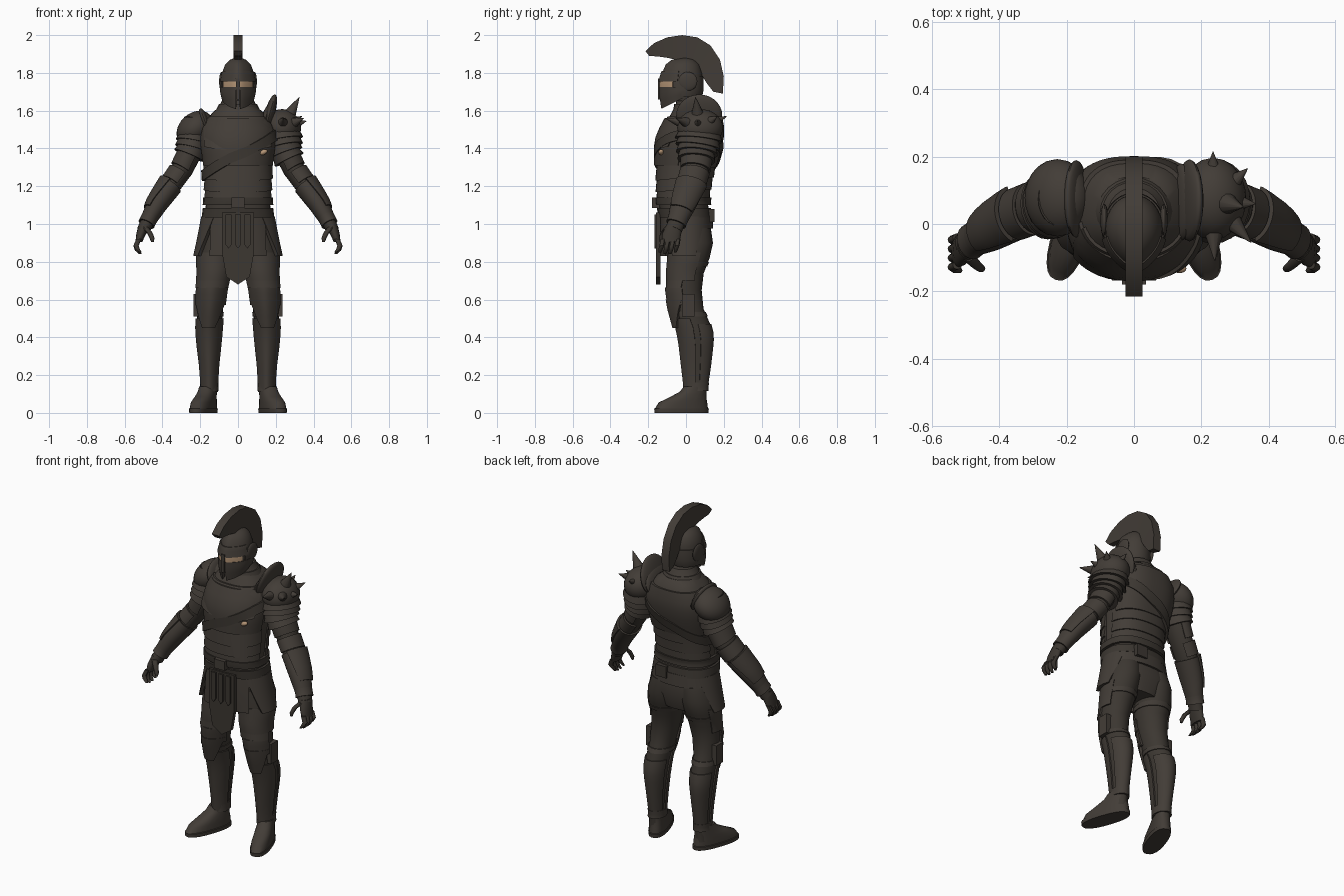
import bpy, bmesh, math
from mathutils import Vector, Matrix

if "Cube" in bpy.data.objects:
    bpy.data.objects.remove(bpy.data.objects["Cube"])

X, Y, Z = Vector((1, 0, 0)), Vector((0, 1, 0)), Vector((0, 0, 1))


def material(name, rgb):
    m = bpy.data.materials.new(name)
    m.diffuse_color = (*rgb, 1)
    m.use_nodes = True
    m.node_tree.nodes["Principled BSDF"].inputs["Base Color"].default_value = m.diffuse_color
    return m


STEEL = material("dark bronze steel", (0.055, 0.046, 0.038))
LEATHER = material("dark leather", (0.045, 0.038, 0.031))
SKIN = material("tan skin", (0.46, 0.30, 0.18))


def finish(bm, name, mat):
    bmesh.ops.recalc_face_normals(bm, faces=bm.faces[:])
    me = bpy.data.meshes.new(name)
    bm.to_mesh(me)
    bm.free()
    me.materials.append(mat)
    me.polygons.foreach_set("use_smooth", [True] * len(me.polygons))
    me.set_sharp_from_angle(angle=math.radians(38))
    ob = bpy.data.objects.new(name, me)
    bpy.context.collection.objects.link(ob)
    return ob


def loft(name, loops, mat, s=1, cyclic=False):
    bm = bmesh.new()
    rows = [[bm.verts.new((p[0] * s, p[1], p[2])) for p in lp] for lp in loops]
    n = len(rows[0])
    pairs = list(zip(rows, rows[1:])) + ([(rows[-1], rows[0])] if cyclic else [])
    for a, b in pairs:
        for i in range(n):
            j = (i + 1) % n
            bm.faces.new((a[i], a[j], b[j], b[i]))
    if not cyclic:
        bm.faces.new(rows[0])
        bm.faces.new(rows[-1])
    return finish(bm, name, mat)


def ring(cx, cy, z, rx, ry, a0=0, a1=360, thick=0.02, n=24, e=2, keel=0, slope=0, t=Z):
    """Closed loop: a full oval, or a C-shaped strip when the angles are partial."""
    full = a1 - a0 >= 360
    u = Y.cross(t).normalized()
    v = t.cross(u)

    def arc(rx, ry):
        out = []
        for i in range(n + (0 if full else 1)):
            a = math.radians(a0 + (a1 - a0) * i / n)
            c, q = math.cos(a), math.sin(a)
            x = rx * math.copysign(abs(c) ** (2 / e), c)
            y = ry * math.copysign(abs(q) ** (2 / e), q) - keel * max(0, -q) ** 8
            out.append(Vector((cx, cy, z)) + u * x + v * y + Z * slope * y)
        return out
    return arc(rx, ry) if full else arc(rx, ry) + arc(rx - thick, ry - thick)[::-1]


def at(prof, z):
    """Interpolate a profile (listed top to bottom) at height z."""
    for a, b in zip(prof, prof[1:]):
        if z >= b[2] or b is prof[-1]:
            f = (a[2] - z) / (a[2] - b[2])
            return [p + (q - p) * f for p, q in zip(a, b)]


def up(prof, z):
    d = Vector(at(prof, z + 0.03)[:3]) - Vector(at(prof, z - 0.03)[:3])
    return d.normalized()


def tube(name, prof, mat=STEEL, s=1, tilt=False, **kw):
    loft(name, [ring(*r, t=up(prof, r[2]) if tilt else Z, **kw) for r in prof], mat, s)


def armour(name, prof, z0, z1, a0=0, a1=360, off=0.01, flare=0.0, taper=0, s=1,
           tilt=False, slope=0, mat=STEEL, k=5, **kw):
    """Plate that follows a body profile from z0 down to z1."""
    loops = []
    for i in range(k + 1):
        f = i / k
        z = z0 + (z1 - z0) * f
        cx, cy, z, rx, ry = at(prof, z)
        o = off + flare * f
        loops.append(ring(cx, cy, z, rx + o, ry + o, a0 + taper * f, a1 - taper * f,
                          t=up(prof, z) if tilt else Z, slope=slope * f, **kw))
    loft(name, loops, mat, s)


def ball(name, loc, scale, ry=0, mat=STEEL, s=1):
    bm = bmesh.new()
    m = Matrix.Translation(loc) @ Matrix.Rotation(math.radians(ry), 4, 'Y') @ Matrix.Diagonal((*scale, 1))
    bmesh.ops.create_uvsphere(bm, u_segments=24, v_segments=14, radius=1, matrix=m)
    bm.transform(Matrix.Diagonal((s, 1, 1, 1)))
    finish(bm, name, mat)


def prism(name, outline, y0, y1, mat=STEEL, s=1):
    loft(name, [[(x, y, z) for x, z in outline] for y in (y0, y1)], mat, s)


def box(name, x0, x1, y0, y1, z0, z1, mat=STEEL, s=1):
    prism(name, [(x0, z0), (x1, z0), (x1, z1), (x0, z1)], y0, y1, mat, s)


# Torso, breastplate, belly bands and back plates
TORSO = [(0, .04, 1.62, .10, .10), (0, .05, 1.59, .135, .125), (0, .04, 1.53, .18, .152),
         (0, .02, 1.44, .195, .17), (0, 0, 1.30, .176, .15), (0, -.01, 1.20, .17, .138),
         (0, -.015, 1.12, .168, .13), (0, 0, 1.0, .183, .128), (0, .02, .92, .19, .12),
         (0, .02, .82, .12, .09)]
tube("torso", TORSO, n=32, e=2.5)
armour("breastplate", TORSO, 1.56, 1.31, -168, -12, .010, keel=.01, e=2.4)
armour("upper_breastplate", TORSO, 1.57, 1.44, -160, -20, .010, .008, 15, e=2.4, slope=.25)
armour("back_plate", TORSO, 1.57, 1.30, 15, 165, .010, e=2.6)
for i in range(3):
    z = 1.32 - i * .062
    armour("belly_band", TORSO, z, z - .075, -172, -8, .004, .010, e=2.4, slope=.1, k=2)
    armour("back_band", TORSO, z, z - .075, 8, 172, .002, .008, e=2.4, k=2)
tube("collar", [(0, .03, 1.67, .078, .078), (0, .04, 1.61, .105, .098), (0, .045, 1.55, .17, .14)])
armour("collar_rim", [(0, .03, 1.66, .08, .08), (0, .04, 1.60, .11, .10)], 1.635, 1.60, off=.008)

# Diagonal chest strap around the torso
loops = []
for dz, o in ((-.028, .020), (.028, .020), (.028, 0), (-.028, 0)):
    lp = []
    for i in range(40):
        a = math.tau * i / 40
        zc = 1.365 + .11 * math.cos(a) + dz
        _, cy, _, rx, ry = at(TORSO, zc)
        c, q = math.cos(a), math.sin(a)
        lp.append(((rx + o) * math.copysign(abs(c) ** .83, c),
                   cy + (ry + o) * math.copysign(abs(q) ** .83, q), zc))
    loops.append(lp)
loft("chest_strap", loops, LEATHER, cyclic=True)
ball("chest_badge", (.135, -.132, 1.38), (.022, .014, .013), -25, SKIN)

# Belts, buckle and pouches
armour("upper_belt", TORSO, 1.14, 1.10, off=.017, e=2.4, mat=LEATHER)
armour("lower_belt", TORSO, 1.085, 1.035, off=.014, e=2.4, mat=LEATHER)
box("buckle", -.035, .035, -.18, -.14, 1.085, 1.14)
box("back_pouch", .03, .10, .11, .15, 1.01, 1.08, LEATHER)

# Skirt: front tabard, hanging straps, flank plates, hip plates, back skirt
prism("tabard", [(-.085, 1.06), (-.085, .85), (-.062, .72), (0, .68), (.062, .72), (.085, .85),
                 (.085, 1.06)], -.158, -.135, LEATHER)
for x in (-.05, 0, .05):
    prism("hanging_strap", [(x - .015, 1.05), (x - .015, .89), (x, .87), (x + .015, .89),
                            (x + .015, 1.05)], -.168, -.15, LEATHER)
HIP = [(0, 0, 1.05, .185, .135), (0, 0, .93, .205, .14), (0, 0, .80, .23, .14)]
armour("back_skirt", HIP, 1.045, .975, 10, 170, .004, .002, e=2.2)
for s in (-1, 1):
    armour("flank_plate", HIP, 1.045, .83, -88, -42, .004, -.004, 8, s=s, e=2.2)
    armour("hip_plate", HIP, 1.04, .83, -50, 42, .008, .005, 24, s=s, e=2.1)

# Helmet
HEAD = [(0, -.006, 1.878, .02, .025), (0, -.008, 1.868, .045, .055), (0, -.011, 1.845, .068, .082),
        (0, -.013, 1.80, .084, .099), (0, -.016, 1.75, .088, .104), (0, -.018, 1.70, .087, .102),
        (0, -.02, 1.65, .074, .086)]
tube("helmet", HEAD, n=32, keel=.014)
armour("eyes", HEAD, 1.765, 1.715, -150, -30, .005, keel=.016, mat=SKIN)
armour("brow", HEAD, 1.81, 1.754, -165, -15, .004, .007, keel=.016)
armour("helmet_back", HEAD, 1.78, 1.675, -20, 200, .005, .004)
for s in (-1, 1):
    armour("cheek_guard", HEAD, 1.724, 1.665, -84, 5, .008, 0, 2, s=s, keel=.014, slope=.5)
    ball("temple_disc", (.088, .01, 1.755), (.012, .05, .05), s=s)
prism("nose_guard", [(-.012, 1.77), (-.007, 1.66), (.007, 1.66), (.012, 1.77)], -.147, -.11)

# Helmet crest
OUT = [(-.215, 1.915), (-.17, 1.957), (-.10, 1.988), (-.02, 2.0), (.06, 1.988), (.13, 1.945),
       (.18, 1.87), (.2, 1.78), (.195, 1.69)]
INN = [(-.195, 1.89), (-.15, 1.887), (-.10, 1.88), (-.03, 1.865), (.02, 1.855), (.06, 1.825),
       (.085, 1.785), (.11, 1.745), (.145, 1.70)]
loft("crest", [[(-.025, *o), (.025, *o), (.018, *i), (-.018, *i)] for o, i in zip(OUT, INN)], STEEL)

# Arms with armour bands and gloved hands
ARM = [(.225, .075, 1.56, .06, .08), (.238, .068, 1.45, .066, .085), (.252, .058, 1.38, .062, .082),
       (.295, .05, 1.29, .057, .07), (.36, .025, 1.20, .054, .068), (.425, -.012, 1.11, .048, .062),
       (.475, -.045, 1.02, .036, .045), (.50, -.065, .97, .034, .045)]
for s in (-1, 1):
    tube("arm", ARM, LEATHER, s, True)
    armour("upper_arm_plate", ARM, 1.37, 1.29, -120, 120, .006, .004, s=s, tilt=True)
    armour("elbow_plate", ARM, 1.275, 1.215, -110, 140, .010, 0, s=s, tilt=True)
    armour("bracer", ARM, 1.205, 1.035, off=.009, flare=-.002, s=s, tilt=True)
    armour("bracer_outer_plate", ARM, 1.21, 1.07, -70, 80, .020, -.005, 15, s=s, tilt=True)
    armour("glove_cuff", ARM, 1.05, 1.0, off=.006, flare=.004, s=s, tilt=True)
    tube("palm", [(.495, -.06, 1.0, .03, .042), (.512, -.075, .95, .026, .05),
                  (.525, -.082, .905, .018, .048)], LEATHER, s, n=16)
    for i in range(4):
        y = -.122 + i * .027
        dz = .008 if i in (0, 3) else 0
        tube("finger", [(.525, y, .92, .014, .013), (.54, y - .006, .885, .014, .013),
                        (.533, y - .012, .86 + dz, .013, .012), (.518, y - .016, .842 + dz, .008, .008)],
             LEATHER, s, n=10)
    tube("thumb", [(.495, -.095, .985, .018, .018), (.468, -.122, .955, .015, .014),
                   (.455, -.132, .925, .013, .012), (.453, -.134, .905, .007, .007)], LEATHER, s, n=10)

# Plain shoulder guard on one side
ball("round_shoulder", (.228, .078, 1.505), (.108, .115, .082), 42, s=-1)
ball("shoulder_rim", (.172, .075, 1.535), (.024, .115, .082), 20, s=-1)
for i in range(3):
    z = 1.485 - i * .036
    armour("shoulder_band", ARM, z, z - .05, off=.010 - i * .001, flare=.015, s=-1, tilt=True, k=2)

# Spiked shoulder guard on the other side
ball("spiked_shoulder", (.235, .075, 1.51), (.1, .122, .097), 40)
ball("neck_guard", (.165, .07, 1.575), (.028, .122, .115), 16)
ball("neck_guard_inner", (.14, .065, 1.545), (.024, .115, .09), 18)
for i in range(4):
    z = 1.50 - i * .035
    armour("spiked_shoulder_band", ARM, z, z - .055, off=.024 - i * .006, flare=.018, tilt=True, k=2)
centre = Vector((.235, .07, 1.51))
for tip in ((.235, .215, 1.57), (.338, .165, 1.57), (.325, .05, 1.672), (.348, -.055, 1.56),
            (.24, -.11, 1.56), (.362, .06, 1.545)):
    d = Vector(tip) - centre
    base = centre + d * .4
    bm = bmesh.new()
    m = Matrix.Translation((base + Vector(tip)) / 2) @ d.to_track_quat('Z', 'Y').to_matrix().to_4x4()
    bmesh.ops.create_cone(bm, cap_ends=True, segments=12, radius1=.036, radius2=.001,
                          depth=d.length * .6, matrix=m)
    finish(bm, "shoulder_spike", STEEL)

# Legs with thigh, knee and shin armour
LEG = [(.095, .02, .98, .09, .11), (.11, .025, .90, .10, .118), (.12, .015, .82, .098, .11),
       (.125, -.003, .74, .088, .097), (.138, -.005, .65, .079, .088), (.147, .01, .55, .068, .083),
       (.153, .047, .45, .066, .09), (.154, .057, .38, .061, .085), (.153, .057, .25, .046, .070),
       (.152, .055, .13, .038, .054), (.155, .055, .05, .040, .055)]
for s in (-1, 1):
    tube("leg", LEG, LEATHER, s)
    armour("thigh_plate", LEG, .85, .70, -150, 30, .004, .004, s=s)
    armour("thigh_band", LEG, .73, .66, -165, -5, .005, .007, 8, s=s)
    armour("thigh_strap", LEG, .80, .775, off=.005, s=s)
    armour("knee_plate", LEG, .665, .57, -165, -10, .007, .006, s=s, keel=.01)
    armour("knee_point", LEG, .60, .45, -160, -15, .013, .004, 48, s=s, keel=.012)
    armour("shin_plate", LEG, .50, .11, -175, -5, .008, s=s, k=8, keel=.006)
    armour("calf_plate", LEG, .47, .14, 15, 165, .006, s=s, k=8)
    armour("knee_strap", LEG, .535, .51, off=.005, s=s)
    armour("ankle_band", LEG, .16, .115, off=.008, flare=.003, s=s)
    box("knee_side_plate", .205, .236, -.02, .045, .51, .63, s=s)

    # Boot, turned outwards
    turn = Matrix.Translation((.158, .05, 0)) @ Matrix.Rotation(math.radians(19), 4, 'Z')
    shape = [(.0, -.078, 0, .054, .149), (0, -.078, .022, .056, .151), (0, -.078, .024, .052, .146),
             (0, -.07, .055, .051, .134), (0, -.04, .085, .048, .098), (0, -.015, .11, .045, .073),
             (0, 0, .14, .043, .06)]
    loft("boot", [[turn @ p for p in ring(*r, e=2.4)] for r in shape], STEEL, s)
